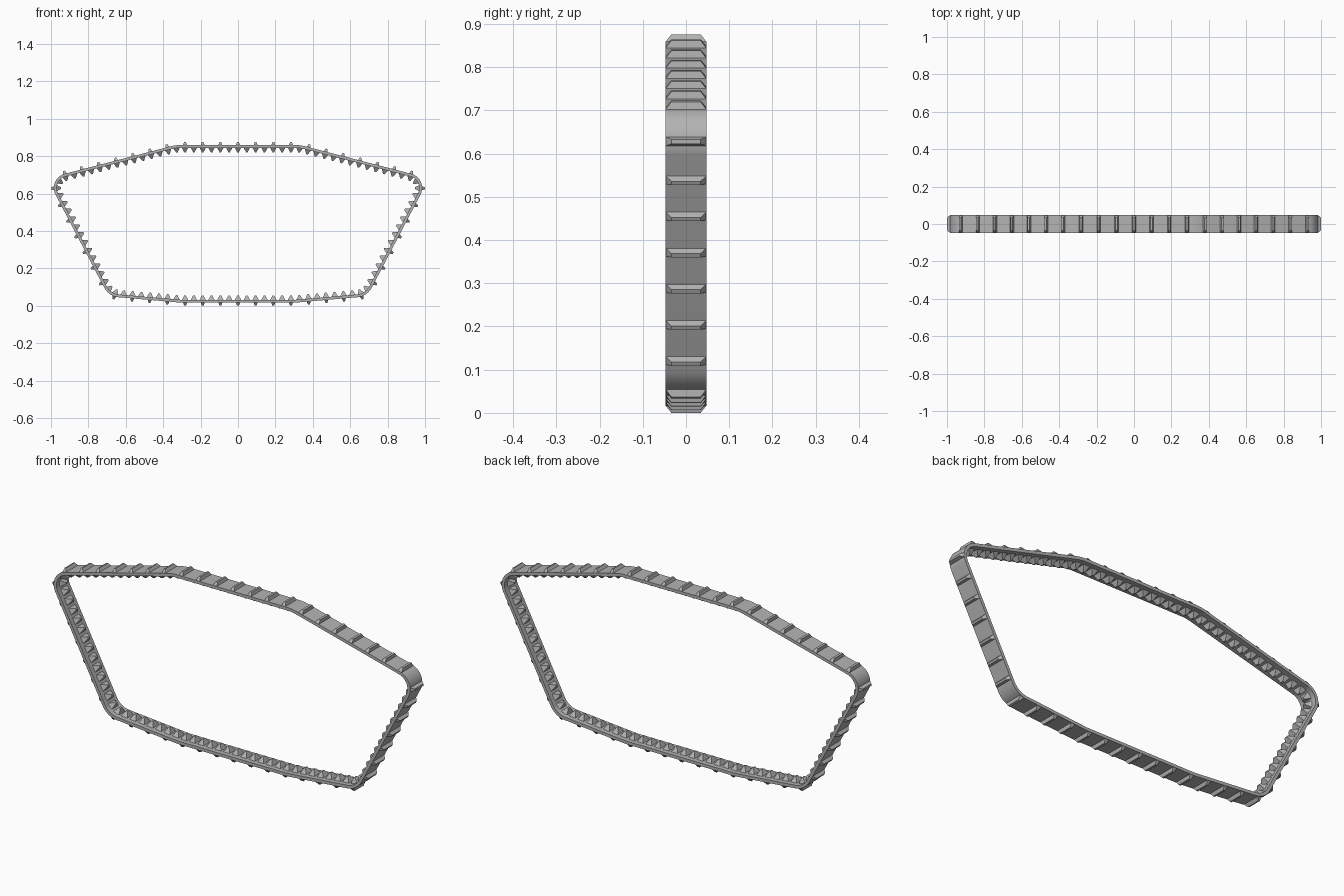
import bpy
import bmesh
import math
from mathutils import Vector

cube = bpy.data.objects.get("Cube")
if cube:
    bpy.data.objects.remove(cube, do_unlink=True)

HALF_WIDTH = 0.048
HALF_THICK = 0.0075
LUG_COUNT = 50

rubber = bpy.data.materials.new("grey_rubber")
rubber.use_nodes = True
GREY = (0.45, 0.45, 0.45, 1)
rubber.diffuse_color = GREY
rubber.node_tree.nodes["Principled BSDF"].inputs["Base Color"].default_value = GREY


def finish(bm, name):
    """Turn a bmesh into a shaded object."""
    bmesh.ops.recalc_face_normals(bm, faces=bm.faces)
    mesh = bpy.data.meshes.new(name)
    bm.to_mesh(mesh)
    bm.free()
    obj = bpy.data.objects.new(name, mesh)
    bpy.context.collection.objects.link(obj)
    mesh.materials.append(rubber)
    bpy.ops.object.select_all(action="DESELECT")
    obj.select_set(True)
    bpy.context.view_layer.objects.active = obj
    bpy.ops.object.shade_smooth_by_angle(angle=math.radians(30))
    return obj


def outward(direction):
    """Outward normal of a clockwise path in the xz plane."""
    return Vector((-direction.z, 0, direction.x))


def rounded_loop(corners, steps=10):
    """Fillet every (x, z, radius) corner; return points with their normals."""
    points = [(Vector((0, 0, corners[0][1])), Vector((0, 0, 1)))]
    count = len(corners)
    for i, (x, z, radius) in enumerate(corners):
        here = Vector((x, 0, z))
        before, after = corners[i - 1], corners[(i + 1) % count]
        d_in = (here - Vector((before[0], 0, before[1]))).normalized()
        d_out = (Vector((after[0], 0, after[1])) - here).normalized()
        n_in, n_out = outward(d_in), outward(d_out)
        turn = d_in.angle(d_out)
        center = here - d_in * radius * math.tan(turn / 2) - n_in * radius
        for k in range(steps + 1):
            angle = turn * k / steps
            normal = n_in * math.cos(angle) + d_in * math.sin(angle)
            points.append((center + normal * radius, normal))
    return points


# Belt outline: right half, then its mirror image
half = [(0.33, 0.852, 0.2), (1.01, 0.676, 0.07), (0.686, 0.057, 0.09), (0.3, 0.0235, 0.3)]
path = rounded_loop(half + [(-x, z, r) for x, z, r in reversed(half)])
lengths = [(path[(i + 1) % len(path)][0] - p).length for i, (p, n) in enumerate(path)]


def frame_at(distance):
    """Position and normal at a distance along the belt."""
    distance %= sum(lengths)
    for i, length in enumerate(lengths):
        if distance <= length:
            t = distance / length
            (p, n), (q, m) = path[i], path[(i + 1) % len(path)]
            return p.lerp(q, t), n.lerp(m, t).normalized()
        distance -= length
    return path[0]


def add_block(bm, distance, side, height, base, top):
    """Tapered block on the belt; side is 1 outside or -1 inside."""
    pos, normal = frame_at(distance)
    along = Vector((normal.z, 0, -normal.x))
    rings = []
    for level, (length, width) in ((HALF_THICK - 0.002, base), (HALF_THICK + height, top)):
        rings.append([
            bm.verts.new(pos + normal * side * level + along * a * length + Vector((0, b * width, 0)))
            for a, b in ((-1, -1), (1, -1), (1, 1), (-1, 1))])
    bm.faces.new(rings[0])
    bm.faces.new(rings[1])
    for i in range(4):
        j = (i + 1) % 4
        bm.faces.new((rings[0][i], rings[0][j], rings[1][j], rings[1][i]))


# Belt band: a rectangular section swept round the outline
bm = bmesh.new()
sections = []
for p, n in path:
    sections.append([bm.verts.new(p + n * a * HALF_THICK + Vector((0, b * HALF_WIDTH, 0)))
                     for a, b in ((-1, -1), (1, -1), (1, 1), (-1, 1))])
for i, ring in enumerate(sections):
    following = sections[(i + 1) % len(sections)]
    for k in range(4):
        j = (k + 1) % 4
        bm.faces.new((ring[k], ring[j], following[j], following[k]))
finish(bm, "belt_band")

# Tread lugs: cross bars with sloping ends on the outside
pitch = sum(lengths) / LUG_COUNT
bm = bmesh.new()
for i in range(LUG_COUNT):
    add_block(bm, i * pitch, 1, 0.016, (0.011, HALF_WIDTH), (0.005, 0.034))
finish(bm, "tread_lugs")

# Drive teeth: a central row of small pyramids on the inside
bm = bmesh.new()
for i in range(LUG_COUNT * 2):
    add_block(bm, i * pitch / 2, -1, 0.024, (0.018, 0.026), (0.004, 0.008))
finish(bm, "drive_teeth")
